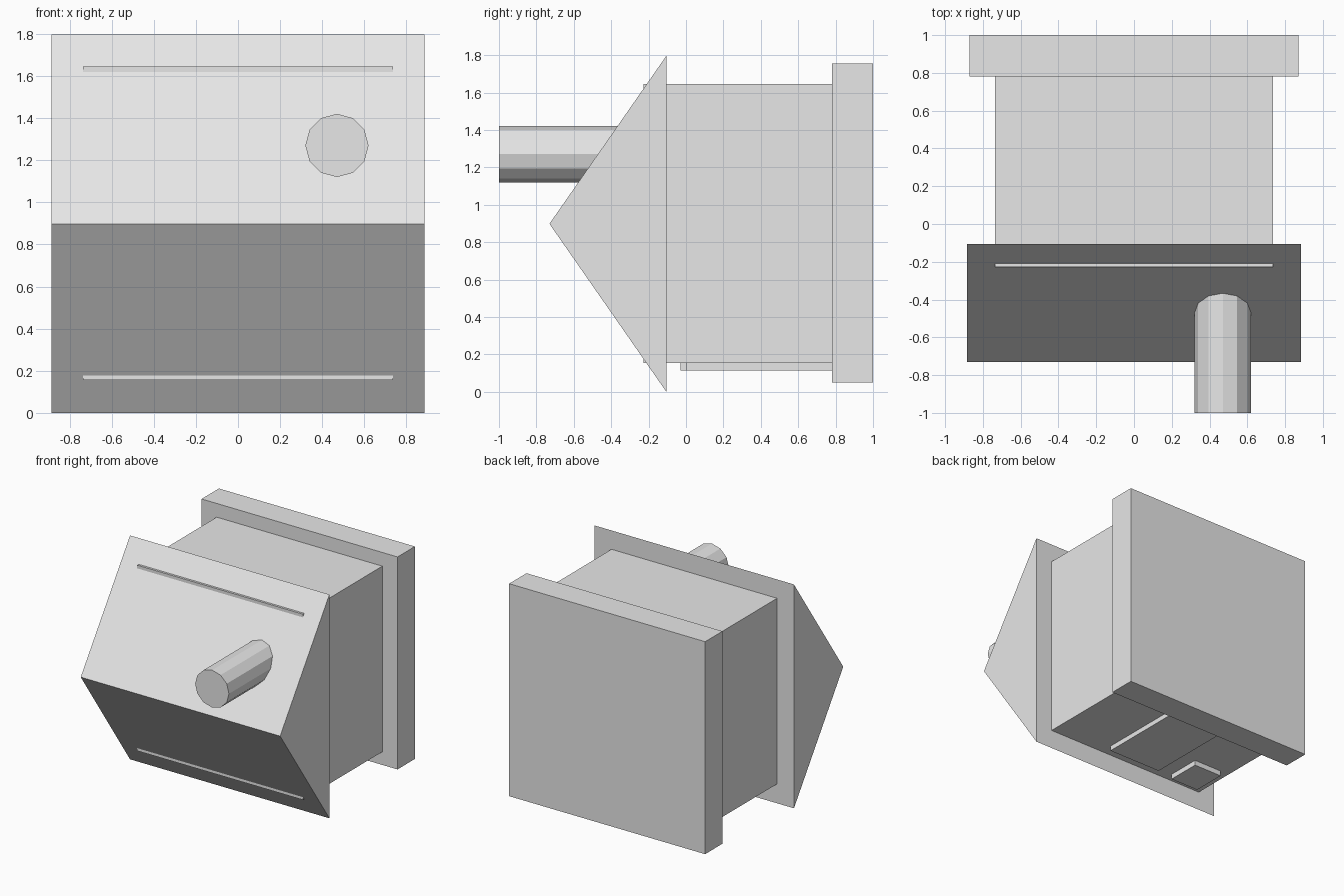
import bpy, bmesh, math
from mathutils import Matrix

if "Cube" in bpy.data.objects:
    bpy.data.objects.remove(bpy.data.objects["Cube"])

grey = bpy.data.materials.new("light_grey")
grey.diffuse_color = (0.8, 0.8, 0.8, 1)
grey.use_nodes = True
grey.node_tree.nodes["Principled BSDF"].inputs["Base Color"].default_value = grey.diffuse_color


def finish(name, bm):
    bmesh.ops.recalc_face_normals(bm, faces=bm.faces)
    mesh = bpy.data.meshes.new(name)
    bm.to_mesh(mesh)
    bm.free()
    mesh.materials.append(grey)
    obj = bpy.data.objects.new(name, mesh)
    bpy.context.collection.objects.link(obj)
    return obj


def box(name, x, y, z):
    """Box from (min, max) ranges."""
    bm = bmesh.new()
    ranges = (x, y, z)
    size = [b - a for a, b in ranges]
    mid = [(a + b) / 2 for a, b in ranges]
    bmesh.ops.create_cube(bm, size=1, matrix=Matrix.Translation(mid) @ Matrix.Diagonal((*size, 1)))
    return finish(name, bm)


def prism(name, half_width, profile):
    """Extrude a y-z profile across x."""
    bm = bmesh.new()
    face = bm.faces.new([bm.verts.new((-half_width, y, z)) for y, z in profile])
    ext = bmesh.ops.extrude_face_region(bm, geom=[face])
    verts = [v for v in ext["geom"] if isinstance(v, bmesh.types.BMVert)]
    bmesh.ops.translate(bm, vec=(2 * half_width, 0, 0), verts=verts)
    return finish(name, bm)


# Main body; its front edges just poke through the wedge
box("body", (-0.735, 0.735), (-0.228, 0.79), (0.155, 1.645))
# Back plate
box("back_plate", (-0.87, 0.87), (0.78, 1.0), (0.05, 1.755))
# Wedge-shaped front
prism("front_wedge", 0.885, [(-0.73, 0.898), (-0.105, 1.796), (-0.105, 0.0)])

# Plates under the body
box("underside_plate", (-0.245, 0.235), (0.0, 0.785), (0.115, 0.16))
box("underside_block", (-0.655, -0.40), (-0.03, 0.25), (0.113, 0.16))

# Twelve-sided front pipe
bm = bmesh.new()
bmesh.ops.create_cone(bm, cap_ends=True, segments=12, radius1=0.15, radius2=0.15, depth=0.7,
                      matrix=Matrix.Translation((0.47, -0.65, 1.27)) @ Matrix.Rotation(math.pi / 2, 4, 'X'))
finish("front_pipe", bm)
